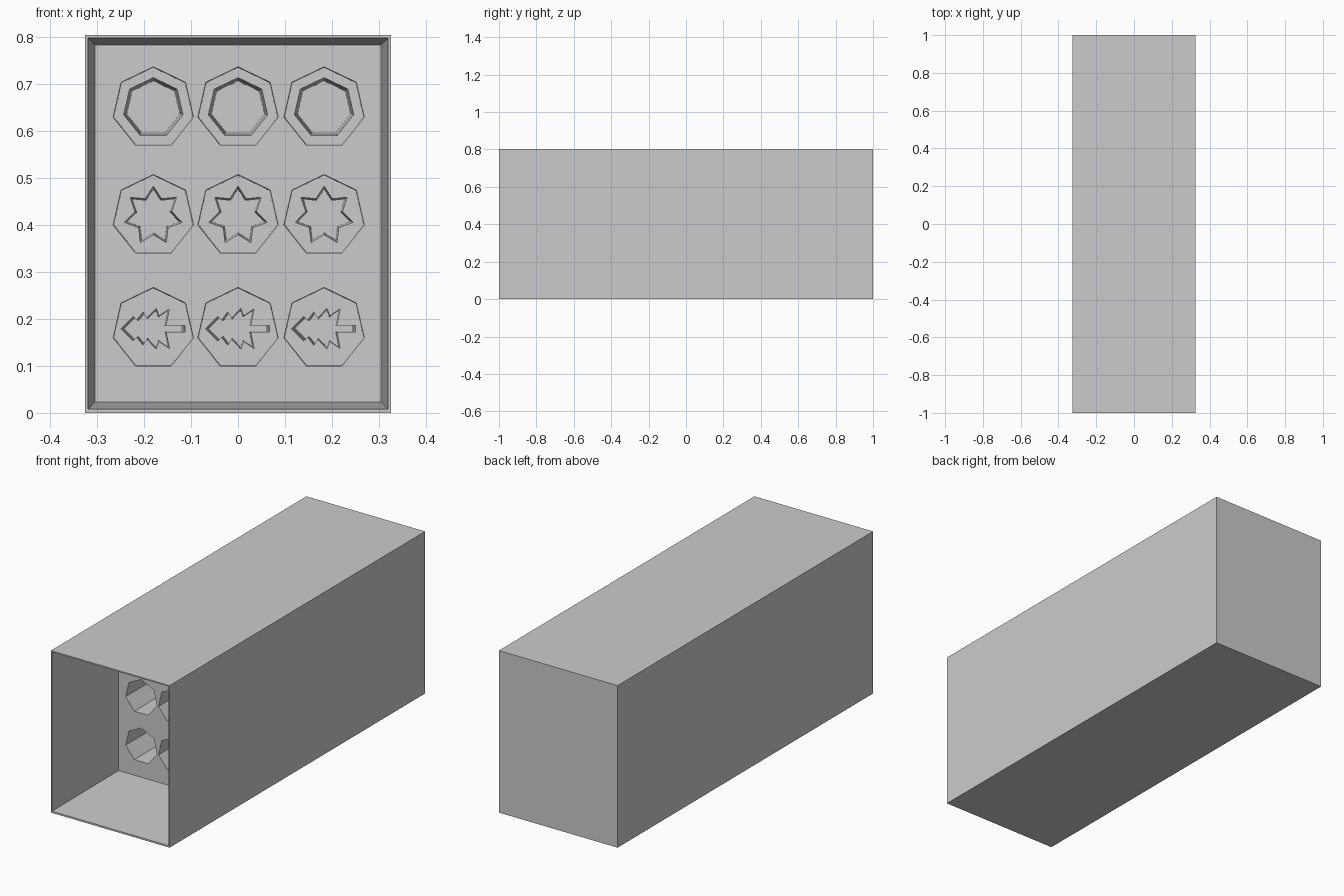
import bpy, bmesh
from math import sin, cos, pi

if "Cube" in bpy.data.objects:
    bpy.data.objects.remove(bpy.data.objects["Cube"])

W, L, H = 0.65, 2.0, 0.803
COLS = (-0.18, 0.0, 0.183)
ROWS = (0.648, 0.419, 0.179)


def ring(radii, n):
    """Closed polygon in x/z, first point at the top; radii alternate."""
    return [(radii[i % len(radii)] * sin(2 * pi * i / n),
             radii[i % len(radii)] * cos(2 * pi * i / n)) for i in range(n)]


def add_pocket(bm, profile, centre, y0, y1, end_scale, lead=0.05):
    """Tapered prism whose profile is exact at y0 and scaled at y1."""
    loops = []
    for y in (y0 - lead, y1):
        t = (y - y0) / (y1 - y0)
        sx, sz = [1 + (s - 1) * t for s in end_scale]
        loops.append([bm.verts.new((centre[0] + x * sx, y, centre[1] + z * sz))
                      for x, z in profile])
    a, b = loops
    n = len(profile)
    bm.faces.new(a)
    bm.faces.new(b[::-1])
    for i in range(n):
        j = (i + 1) % n
        bm.faces.new((a[i], b[i], b[j], a[j]))


def carve(body, name, bm):
    """Subtract the pockets in bm from the body."""
    bmesh.ops.recalc_face_normals(bm, faces=bm.faces[:])
    mesh = bpy.data.meshes.new(name)
    bm.to_mesh(mesh)
    bm.free()
    cutter = bpy.data.objects.new(name, mesh)
    bpy.context.collection.objects.link(cutter)
    cutter.hide_render = True
    mod = body.modifiers.new(name, 'BOOLEAN')
    mod.operation = 'DIFFERENCE'
    mod.solver = 'EXACT'
    mod.object = cutter
    bpy.context.view_layer.objects.active = body
    bpy.ops.object.modifier_apply(modifier=name)
    bpy.data.objects.remove(cutter)


# Solid outer block
bpy.ops.mesh.primitive_cube_add(size=1, location=(0, 0, H / 2))
body = bpy.context.object
body.name = "mould_block"
body.scale = (W, L, H)
bpy.ops.object.transform_apply(location=True, scale=True)

# Wide tapered front cavity
bm = bmesh.new()
hx, hz = 0.3185, 0.394
add_pocket(bm, [(-hx, -hz), (hx, -hz), (hx, hz), (-hx, hz)],
           (0, H / 2 + 0.001), -1.0, -0.5, (0.956, 0.964))
carve(body, "front_cavity", bm)

# Nine seven-sided wells
bm = bmesh.new()
for z in ROWS:
    for x in COLS:
        add_pocket(bm, ring((0.0875,), 7), (x, z), -0.5, 0.0, (0.98, 0.98))
carve(body, "wells", bm)

# Inner shaped pockets: heptagon, star, tree lying on its side
half_tree = [(-0.043, 0.026), (-0.035, 0.018), (-0.022, 0.035),
             (-0.014, 0.022), (0.006, 0.043), (0.012, 0.027),
             (0.034, 0.042), (0.027, 0.007), (0.067, 0.007)]
tree = [(-0.069, 0)] + half_tree + [(x, -z) for x, z in reversed(half_tree)]
shapes = (ring((0.0645,), 7), ring((0.063, 0.040), 14), tree)
bm = bmesh.new()
for shape, z in zip(shapes, ROWS):
    for x in COLS:
        add_pocket(bm, shape, (x, z), 0.0, 0.5, (0.89, 0.89))
carve(body, "shaped_pockets", bm)
